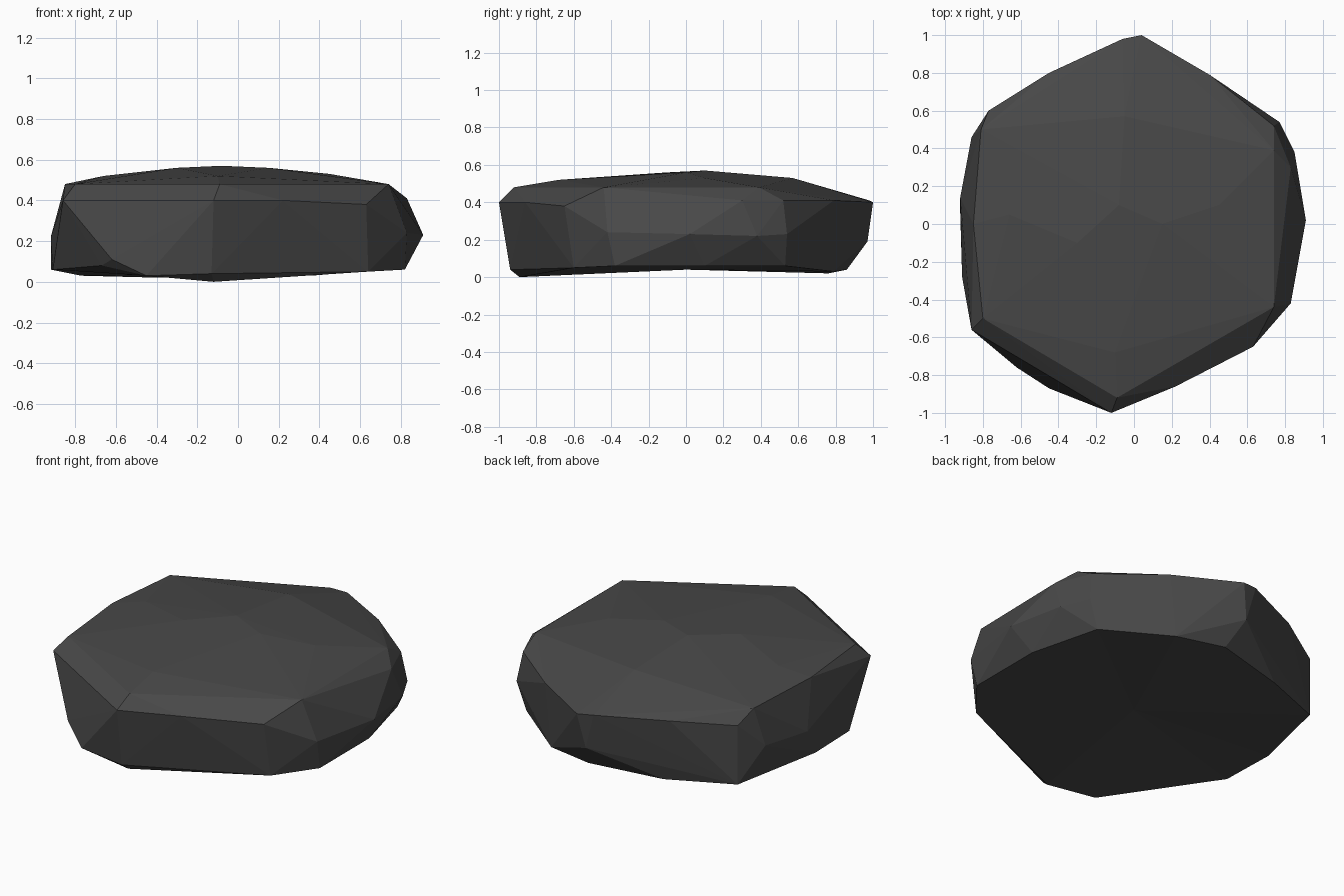
import bpy
import bmesh

# Start from a scene without the default object
default = bpy.data.objects.get("Cube")
if default is not None:
    bpy.data.objects.remove(default, do_unlink=True)


def flat_material(name, color):
    """One plain colour, shown the same in viewport and render."""
    material = bpy.data.materials.new(name)
    material.use_nodes = True
    material.diffuse_color = color
    shader = material.node_tree.nodes["Principled BSDF"]
    shader.inputs["Base Color"].default_value = color
    shader.inputs["Roughness"].default_value = 0.9
    return material


def hollow_underside(bm, centre):
    """Replace the flat bottom facets by a fan around a raised centre."""
    bottom = [face for face in bm.faces if face.normal.z < -0.9]
    bmesh.ops.delete(bm, geom=bottom, context="FACES")
    border = [edge for edge in bm.edges if edge.is_boundary]
    cap = bmesh.ops.contextual_create(bm, geom=border)["faces"]
    fan = bmesh.ops.poke(bm, faces=cap)
    for vert in fan["verts"]:
        vert.co = [value / 100 for value in centre]


def chiselled_block(name, corner_groups, underside, material):
    """Wrap flat facets tightly around the given corners (in hundredths)."""
    mesh = bpy.data.meshes.new(name)
    bm = bmesh.new()
    for group in corner_groups:
        for corner in group:
            bm.verts.new([value / 100 for value in corner])
    hull = bmesh.ops.convex_hull(bm, input=bm.verts)
    # Corners swallowed by the hull are not part of the surface
    buried = set(hull["geom_interior"]) | set(hull["geom_unused"])
    buried = [item for item in buried if isinstance(item, bmesh.types.BMVert)]
    bmesh.ops.delete(bm, geom=buried, context="VERTS")
    bmesh.ops.recalc_face_normals(bm, faces=bm.faces)
    hollow_underside(bm, underside)
    bmesh.ops.recalc_face_normals(bm, faces=bm.faces)
    for face in bm.faces:
        face.smooth = False
    bm.to_mesh(mesh)
    bm.free()
    mesh.materials.append(material)
    block = bpy.data.objects.new(name, mesh)
    bpy.context.scene.collection.objects.link(block)
    return block


# Gently domed upper surface
crown = [(-66, 5, 52), (-30, -10, 56), (-8, 10, 57), (15, 0, 56),
         (45, 10, 53), (-10, -68, 52), (-5, 57, 53)]

# Six-sided edge of the upper surface, sloping down towards the back
rim = [(74, 39, 48), (74, -44, 48), (-9, -92, 48), (-80, -50, 48),
       (-85, 0, 48), (-81, 50, 47), (-45, 80, 41)]

# Chipped band just below the rim
shoulder = [(74, 52, 41), (83, 30, 41), (63, -65, 38), (22, -86, 40),
            (-12, -100, 40), (-86, -56, 40), (-77, 60, 39),
            (-6, 98, 41), (4, 100, 40), (40, 79, 41)]

# Widest part of the sides
belly = [(91, 2, 23), (85, 38, 22), (77, 54, 23), (83, -42, 24),
         (-92, 14, 22), (-86, 46, 24), (-62, -76, 11), (0, 97, 19)]

# Edge of the underside, reaching lowest at the front and back right
foot = [(-12, -89, 0), (-13, -94, 4), (-45, -87, 3), (-67, -67, 8),
        (-91, -28, 6), (-92, 6, 6), (-77, 60, 3), (-38, 76, 2), (6, 86, 4),
        (36, 79, 3), (71, 53, 6), (82, 10, 6), (82, -38, 6), (64, -60, 5)]

dark_stone = flat_material("dark_grey_stone", (0.065, 0.065, 0.065, 1))
chiselled_block("stone_slab", [crown, rim, shoulder, belly, foot],
                (0, 0, 4), dark_stone)
